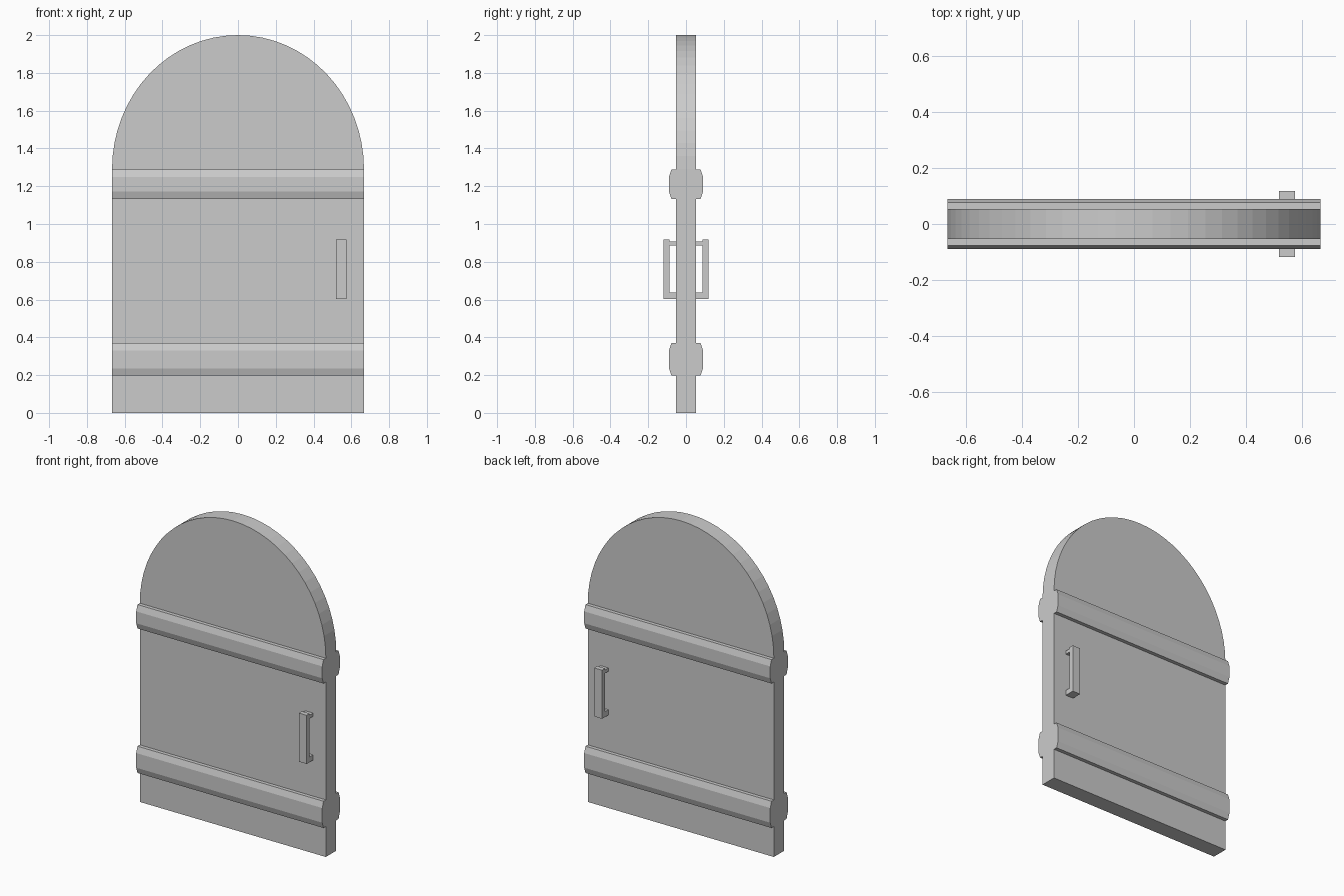
import bpy, bmesh, math

if "Cube" in bpy.data.objects:
    bpy.data.objects.remove(bpy.data.objects["Cube"])

HALF_W = 0.667   # door half width
HALF_T = 0.053   # door half thickness


def extrude_profile(name, points, offset):
    """Make a solid by extruding a closed 3D outline along offset."""
    bm = bmesh.new()
    face = bm.faces.new([bm.verts.new(p) for p in points])
    res = bmesh.ops.extrude_face_region(bm, geom=[face])
    verts = [v for v in res["geom"] if isinstance(v, bmesh.types.BMVert)]
    bmesh.ops.translate(bm, verts=verts, vec=offset)
    # the starting face is kept by the extrude as the second cap
    bmesh.ops.recalc_face_normals(bm, faces=bm.faces)
    mesh = bpy.data.meshes.new(name)
    bm.to_mesh(mesh)
    bm.free()
    obj = bpy.data.objects.new(name, mesh)
    bpy.context.collection.objects.link(obj)
    return obj


def mirror_y(obj):
    """Repeat a front part on the back of the door."""
    mod = obj.modifiers.new("Mirror", 'MIRROR')
    mod.use_axis = (False, True, False)
    mod.use_mirror_merge = False


# Door slab with arched top
ARCH_Z, ARCH_H, STEPS = 1.29, 0.71, 32
outline = [(-HALF_W, -HALF_T, 0), (HALF_W, -HALF_T, 0)]
for i in range(STEPS + 1):
    a = math.pi * i / STEPS
    outline.append((HALF_W * math.cos(a), -HALF_T,
                    ARCH_Z + ARCH_H * math.sin(a)))
extrude_profile("door_panel", outline, (0, 2 * HALF_T, 0))

# Cross bands with bevelled faces, on both sides
for name, z0, z1 in (("lower_band", 0.197, 0.37), ("upper_band", 1.133, 1.288)):
    bevel = 0.039
    profile = [(-HALF_T, z0), (-0.077, z0), (-0.09, z0 + bevel),
               (-0.09, z1 - bevel), (-0.077, z1), (-HALF_T, z1)]
    band = extrude_profile(name, [(-HALF_W, y, z) for y, z in profile],
                           (2 * HALF_W, 0, 0))
    mirror_y(band)

# Pull handles: grip and two posts in one C-shaped profile, on both sides
X0, X1 = 0.519, 0.575
profile = [(-HALF_T, 0.603), (-0.118, 0.603), (-0.118, 0.918), (-0.087, 0.918),
           (-0.087, 0.908), (-HALF_T, 0.908), (-HALF_T, 0.886),
           (-0.087, 0.886), (-0.087, 0.637), (-HALF_T, 0.637)]
handle = extrude_profile("handle", [(X0, y, z) for y, z in profile],
                         (X1 - X0, 0, 0))
mirror_y(handle)
